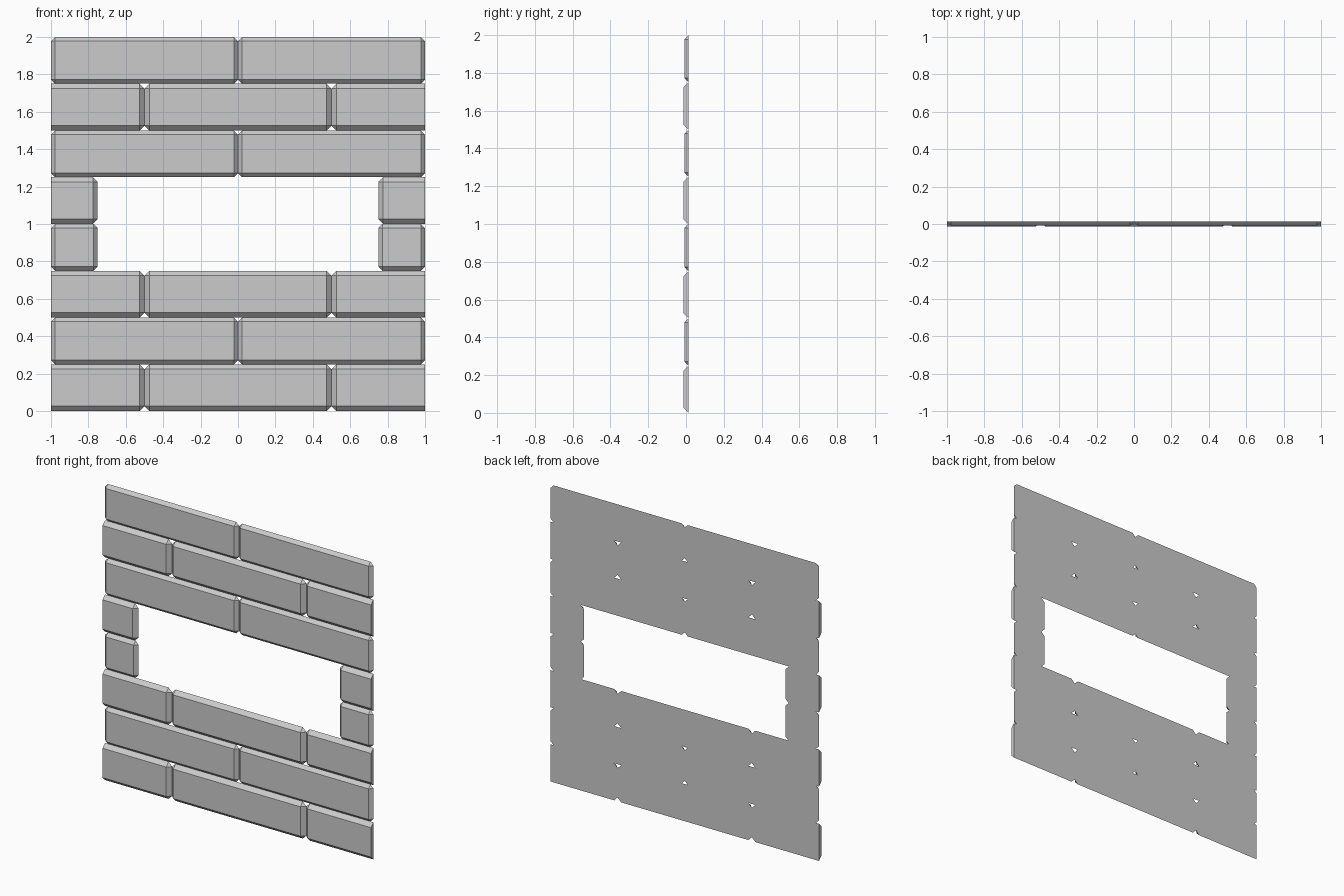
import bpy
import bmesh

if "Cube" in bpy.data.objects:
    bpy.data.objects.remove(bpy.data.objects["Cube"])

BACK_Y = 0.013
COURSE_H = 0.25


def add_brick(bm, x0, x1, z0, z1, d, cut_left=False, cut_right=False):
    """Half-depth bevelled brick with a flat back; a cut end is a plain flat section."""
    # back outline, with corners clipped at bevelled ends
    l = [(x0, z1), (x0, z0)] if cut_left else [(x0 + d, z1), (x0, z1 - d), (x0, z0 + d), (x0 + d, z0)]
    r = [(x1, z0), (x1, z1)] if cut_right else [(x1 - d, z0), (x1, z0 + d), (x1, z1 - d), (x1 - d, z1)]
    # front rectangle, inset by the bevel
    fx0 = x0 if cut_left else x0 + d
    fx1 = x1 if cut_right else x1 - d
    front = [(fx0, z1 - d), (fx0, z0 + d), (fx1, z0 + d), (fx1, z1 - d)]
    f = [bm.verts.new((x, BACK_Y - d, z)) for x, z in front]
    L = [bm.verts.new((x, BACK_Y, z)) for x, z in l]
    R = [bm.verts.new((x, BACK_Y, z)) for x, z in r]
    new = bm.faces.new
    new(f)
    new((L + R)[::-1])
    new((f[1], L[-1], R[0], f[2]))      # lower bevel
    new((f[3], R[-1], L[0], f[0]))      # upper bevel
    for side, a, b in ((L, f[0], f[1]), (R, f[2], f[3])):
        if len(side) == 2:              # flat section
            new((a, side[0], side[1], b))
        else:                           # bevelled end with two corner triangles
            new((a, side[0], side[1]))
            new((a, side[1], side[2], b))
            new((b, side[2], side[3]))


def course(name, index, bricks, staggered):
    bm = bmesh.new()
    z0 = index * COURSE_H
    d = 0.026 if staggered else 0.022
    for x0, x1 in bricks:
        add_brick(bm, x0, x1, z0, z0 + COURSE_H, d,
                  staggered and x0 == -1, staggered and x1 == 1)
    bmesh.ops.recalc_face_normals(bm, faces=bm.faces[:])
    me = bpy.data.meshes.new(name)
    bm.to_mesh(me)
    bm.free()
    bpy.context.collection.objects.link(bpy.data.objects.new(name, me))


# Courses from the ground up; courses 3 and 4 leave the window opening
whole = [(-1, 0), (0, 1)]
half = [(-1, -0.5), (-0.5, 0.5), (0.5, 1)]
jamb = [(-1, -0.75), (0.75, 1)]
for i in range(8):
    staggered = i % 2 == 0
    if i in (3, 4):
        course(f"window_jamb_bricks_{i}", i, jamb, staggered)
    else:
        course(f"brick_course_{i}", i, half if staggered else whole, staggered)
